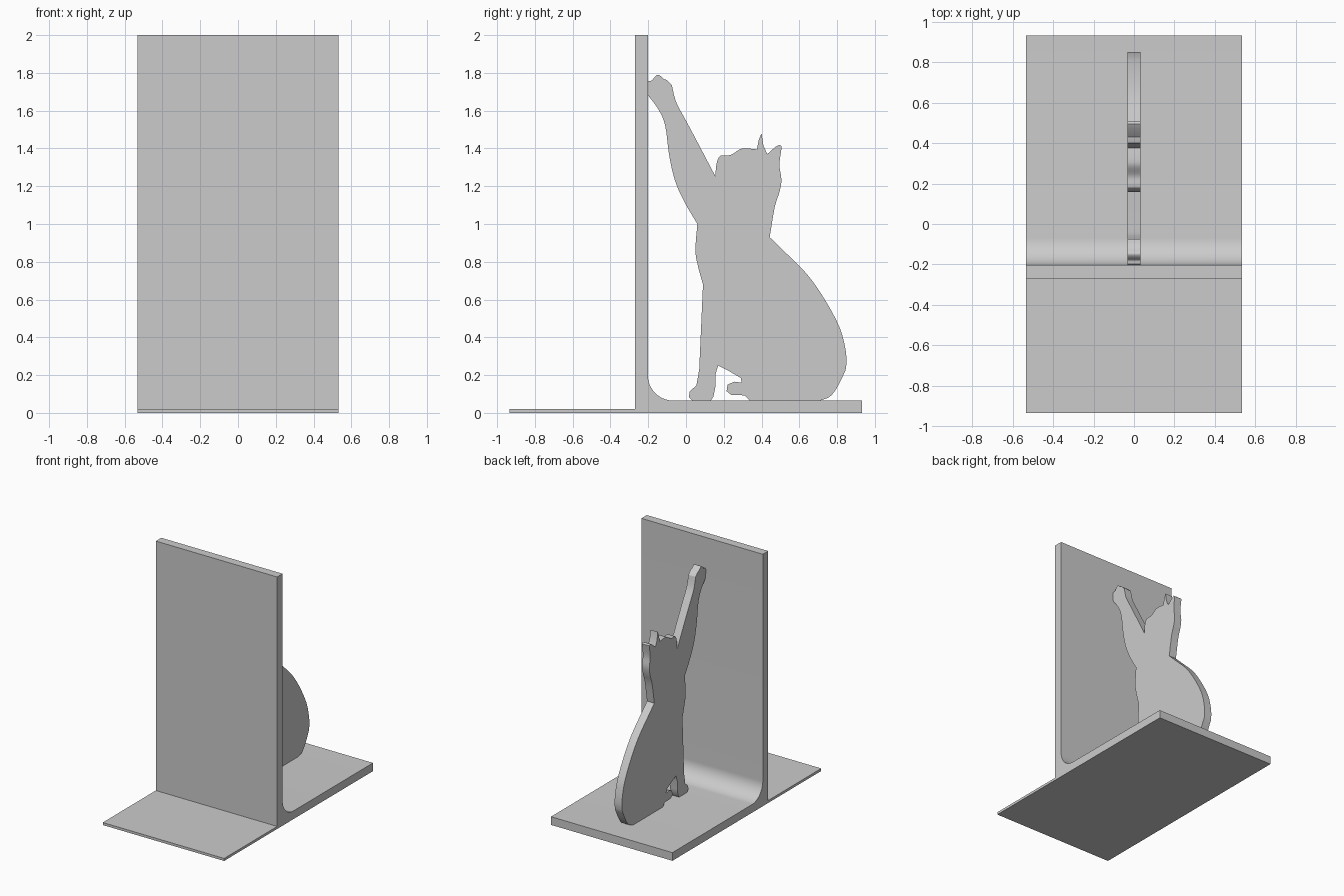
import bpy
import bmesh
import math
from mathutils import Vector

default_cube = bpy.data.objects.get("Cube")
if default_cube:
    bpy.data.objects.remove(default_cube, do_unlink=True)


def make_material(name, color):
    material = bpy.data.materials.new(name)
    material.use_nodes = True
    material.diffuse_color = color
    material.node_tree.nodes["Principled BSDF"].inputs["Base Color"].default_value = color
    return material


def smooth_path(points, steps=4):
    """Catmull-Rom curve through the points, keeping both ends."""
    points = [Vector(p) for p in points]
    padded = [2 * points[0] - points[1], *points, 2 * points[-1] - points[-2]]
    result = []
    for before, start, end, after in zip(padded, padded[1:], padded[2:], padded[3:]):
        leave, arrive = (end - before) / 2, (after - start) / 2
        for step in range(steps):
            t = step / steps
            result.append(start + leave * t
                          + (3 * (end - start) - 2 * leave - arrive) * t ** 2
                          + (2 * (start - end) + leave + arrive) * t ** 3)
    return result + [points[-1]]


def extrude_profile(name, profile, half_width, material):
    """Closed (y, z) profile extruded evenly to both sides along x."""
    bm = bmesh.new()
    right = [bm.verts.new((-half_width, y, z)) for y, z in profile]
    left = [bm.verts.new((half_width, y, z)) for y, z in profile]
    bm.faces.new(right)
    bm.faces.new(left)
    for i in range(len(profile)):
        j = (i + 1) % len(profile)
        bm.faces.new((right[i], right[j], left[j], left[i]))
    bmesh.ops.recalc_face_normals(bm, faces=bm.faces)
    mesh = bpy.data.meshes.new(name)
    bm.to_mesh(mesh)
    bm.free()
    mesh.materials.append(material)
    obj = bpy.data.objects.new(name, mesh)
    bpy.context.collection.objects.link(obj)
    bpy.ops.object.select_all(action='DESELECT')
    obj.select_set(True)
    bpy.context.view_layer.objects.active = obj
    bpy.ops.object.shade_smooth_by_angle(angle=math.radians(30))
    return obj


grey = make_material("plain grey", (0.6, 0.6, 0.6, 1.0))

# Bookend: thin tongue, upright wall and thick shelf joined by a fillet
front, back = -0.935, 0.932
wall_front, wall_back = -0.27, -0.202
tongue_top, shelf_top, wall_top = 0.02, 0.065, 2.0
radius, segments = 0.135, 16
fillet = []
for i in range(segments + 1):
    angle = math.pi + i / segments * math.pi / 2
    fillet.append((wall_back + radius * (1 + math.cos(angle)),
                   shelf_top + radius * (1 + math.sin(angle))))
bookend_profile = [
    (front, 0), (front, tongue_top), (wall_front, tongue_top),
    (wall_front, wall_top), (wall_back, wall_top),
    *fillet, (back, shelf_top), (back, 0),
]
extrude_profile("bookend", bookend_profile, 0.533, grey)

# Reaching cat silhouette, traced part by part
raised_paw = [
    (-.2, 1.68), (-.202, 1.75), (-.18, 1.76), (-.165, 1.78), (-.145, 1.79),
    (-.12, 1.77), (-.1, 1.76), (-.075, 1.735),
]
arm_top = [(-.075, 1.735), (-.06, 1.67), (-.04, 1.62), (.02, 1.51), (.157, 1.25)]
head = [
    (.157, 1.25), (.16, 1.31), (.18, 1.36), (.235, 1.365), (.285, 1.395),
    (.32, 1.4), (.375, 1.395),
]
ears = [
    (.375, 1.395), (.385, 1.445), (.4, 1.48), (.41, 1.415), (.43, 1.37),
    (.475, 1.41), (.495, 1.42), (.507, 1.41),
]
nape = [(.507, 1.41), (.495, 1.315), (.505, 1.235), (.495, 1.17), (.47, 1.09), (.443, .93)]
spine = [
    (.443, .93), (.515, .86), (.64, .735), (.735, .6), (.81, .46),
    (.84, .36), (.85, .28), (.845, .225),
]
rump = [(.845, .225), (.8, .135), (.76, .085), (.705, .064)]
hind_foot = [
    (.34, .064), (.31, .093), (.24, .095), (.215, .115), (.22, .15),
    (.255, .165), (.295, .16), (.29, .185), (.23, .22), (.17, .25),
]
front_foot = [
    (.17, .25), (.155, .2), (.155, .135), (.145, .085), (.13, .064),
    (.035, .064), (.015, .085), (.02, .115), (.055, .145), (.07, .23),
]
chest = [(.09, .68), (.065, .77), (.05, .86), (.06, 1.0)]
arm_under = [
    (.06, 1.0), (-.01, 1.12), (-.06, 1.235), (-.09, 1.37), (-.11, 1.52),
    (-.145, 1.605), (-.2, 1.68),
]

cat_profile = []
for section in (raised_paw, arm_top, head, ears, nape, spine, rump,
                hind_foot, front_foot, chest, arm_under):
    curved = section not in (ears, hind_foot, front_foot)
    for point in smooth_path(section) if curved else map(Vector, section):
        # Neighbouring sections share their end points
        if not cat_profile or (point - cat_profile[-1]).length > 1e-4:
            cat_profile.append(point)
if (cat_profile[0] - cat_profile[-1]).length < 1e-4:
    cat_profile.pop()
extrude_profile("cat_silhouette", cat_profile, 0.032, grey)
